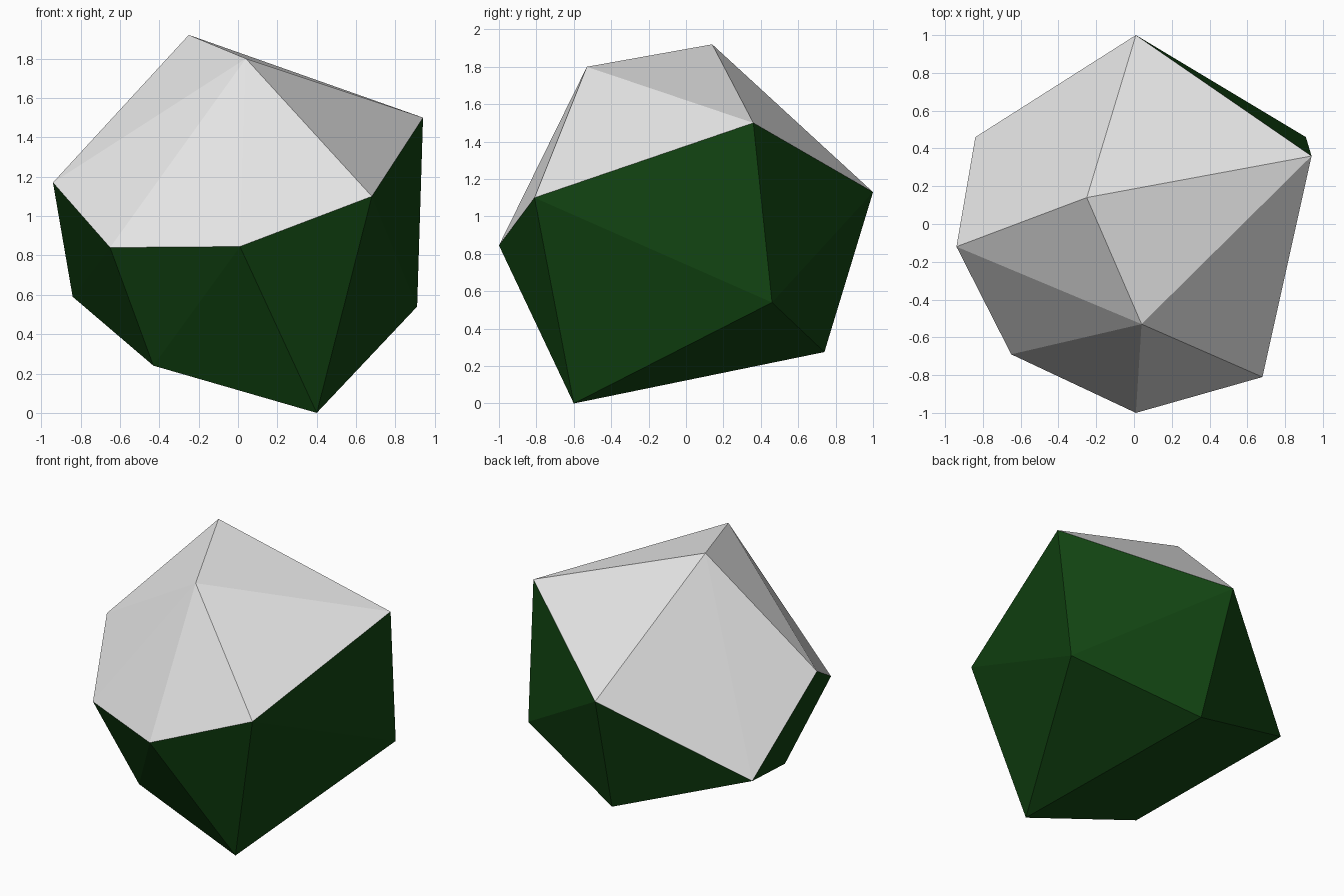
import bpy
import bmesh

cube = bpy.data.objects.get("Cube")
if cube:
    bpy.data.objects.remove(cube, do_unlink=True)


def make_material(name, rgb):
    mat = bpy.data.materials.new(name)
    mat.use_nodes = True
    colour = (*rgb, 1.0)
    mat.diffuse_color = colour
    mat.node_tree.nodes["Principled BSDF"].inputs["Base Color"].default_value = colour
    return mat


# Corners of the faceted boulder, grouped by height
crown = [(-0.25, 0.14, 1.92), (0.04, -0.53, 1.80)]
cap_rim = [
    (0.94, 0.36, 1.50), (0.68, -0.81, 1.10), (0.01, -1.0, 0.845),
    (-0.65, -0.69, 0.84), (-0.94, -0.12, 1.17), (-0.84, 0.46, 0.59),
    (0.01, 1.0, 1.13),
]
base = [(0.91, 0.46, 0.54), (0.40, -0.60, 0.0), (-0.43, -0.49, 0.24), (0.06, 0.74, 0.275)]

# Wrap the corners in a convex skin
bm = bmesh.new()
for corner in crown + cap_rim + base:
    bm.verts.new(corner)
bmesh.ops.convex_hull(bm, input=bm.verts[:])
bmesh.ops.recalc_face_normals(bm, faces=bm.faces[:])

# Upward faces carry the pale cap, the rest is green
bm.normal_update()
for face in bm.faces:
    face.smooth = False
    face.material_index = 1 if face.normal.z > 0.2 else 0

mesh = bpy.data.meshes.new("boulder")
bm.to_mesh(mesh)
bm.free()
mesh.materials.append(make_material("dark green", (0.006, 0.06, 0.006)))
mesh.materials.append(make_material("snow white", (0.8, 0.8, 0.8)))
boulder = bpy.data.objects.new("boulder", mesh)
bpy.context.scene.collection.objects.link(boulder)
